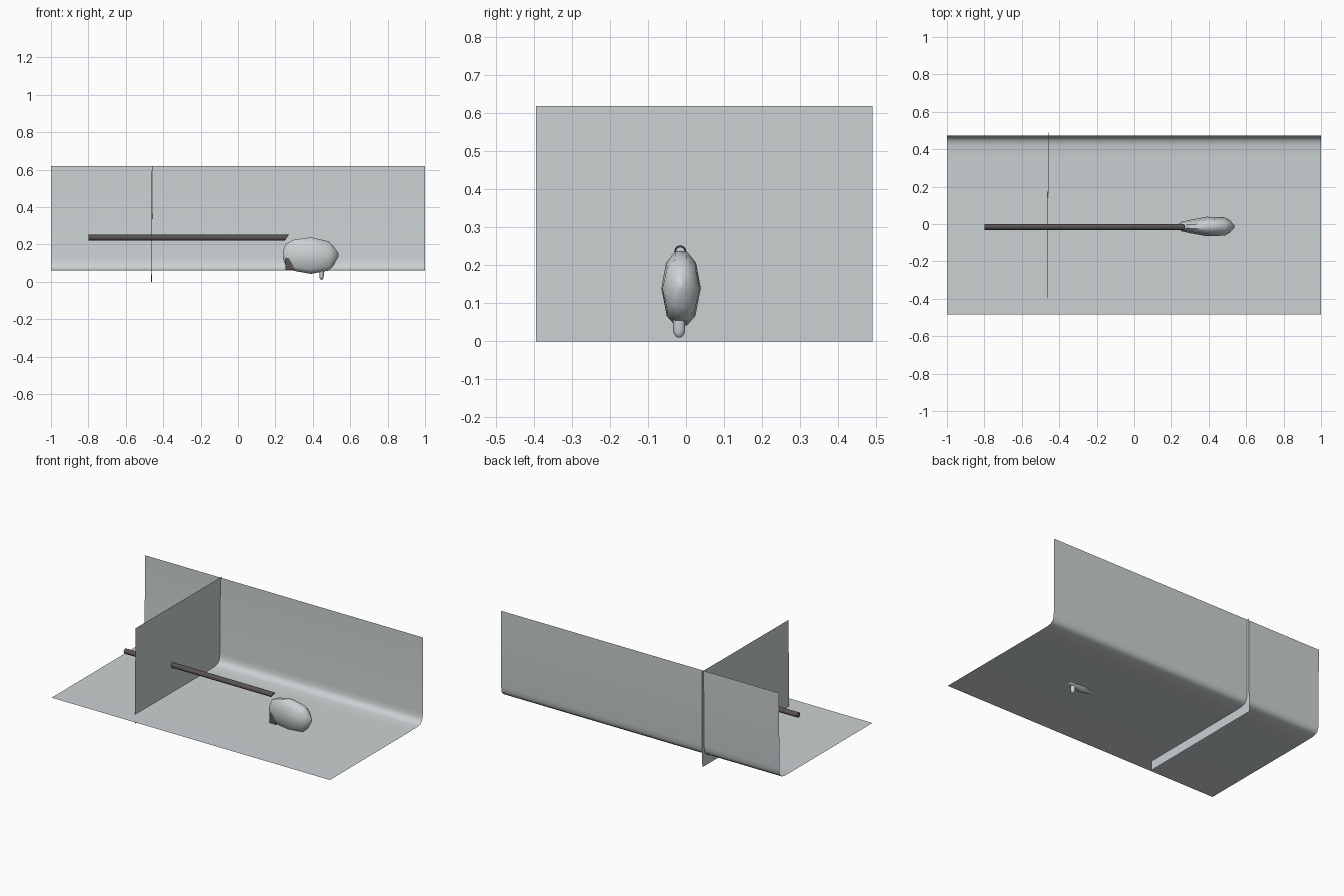
import bpy, bmesh, math

if "Cube" in bpy.data.objects:
    bpy.data.objects.remove(bpy.data.objects["Cube"])

def material(name, rgb):
    m = bpy.data.materials.new(name)
    m.diffuse_color = (*rgb, 1)
    m.use_nodes = True
    m.node_tree.nodes["Principled BSDF"].inputs["Base Color"].default_value = m.diffuse_color
    return m

light = material("light grey", (0.60, 0.64, 0.65))
dark = material("dark grey", (0.10, 0.085, 0.09))

def make(name, verts, faces, mat, angle=None):
    me = bpy.data.meshes.new(name)
    me.from_pydata(verts, [], faces)
    bm = bmesh.new()
    bm.from_mesh(me)
    bmesh.ops.recalc_face_normals(bm, faces=bm.faces)
    bm.to_mesh(me)
    bm.free()
    me.materials.append(mat)
    ob = bpy.data.objects.new(name, me)
    bpy.context.collection.objects.link(ob)
    if angle:
        bpy.ops.object.select_all(action='DESELECT')
        ob.select_set(True)
        bpy.context.view_layer.objects.active = ob
        bpy.ops.object.shade_smooth_by_angle(angle=math.radians(angle))
    return ob

def loft(rings, caps=True, closed=False):
    """Skin a list of equal-length vertex rings."""
    n, k = len(rings[0]), len(rings)
    verts = [v for r in rings for v in r]
    faces = []
    for i in range(k if closed else k - 1):
        a, b = i * n, (i + 1) % k * n
        faces += [(a + j, a + (j + 1) % n, b + (j + 1) % n, b + j) for j in range(n)]
    if caps and not closed:
        faces += [tuple(range(n)), tuple(range((k - 1) * n, k * n))]
    return verts, faces

CY = -0.013

# Curved sheet: floor sweeping up into the back wall
prof = [(-0.485, 0.06), (0.34, 0.06), (0.42, 0.062), (0.445, 0.068), (0.46, 0.08),
        (0.467, 0.10), (0.47, 0.13), (0.472, 0.62)]
n = len(prof)
verts = [(x, y, z) for x in (-1, 1) for y, z in prof]
sheet = make("curved_sheet", verts, [(i, n + i, n + i + 1, i + 1) for i in range(n - 1)], light, 60)
# orient the sheet up and forward
if sheet.data.polygons[0].normal.z < 0:
    sheet.data.flip_normals()

# Upright cross panel passing through the sheet
make("cross_panel", [(-0.464, -0.395, 0), (-0.46, 0.49, 0), (-0.457, 0.49, 0.62), (-0.461, -0.395, 0.62)],
     [(0, 1, 2, 3)], light)

# Hollow rod with a slanted end
def rod_ring(r, end):
    out = []
    for j in range(12):
        a = math.tau * j / 12
        z = r * math.sin(a)
        out.append(((0.262 + 0.7 * z) if end else -0.80, CY - 0.002 + r * math.cos(a), 0.237 + z))
    return out
v, f = loft([rod_ring(0.016, 0), rod_ring(0.016, 1), rod_ring(0.011, 1), rod_ring(0.011, 0)], closed=True)
make("rod", v, f, dark, 40)

# Faceted rounded head: (x, half width, bottom, top)
half = [(0.28, 1), (0.76, 0.68), (1, 0), (0.72, -0.75), (0.3, -1)]
section = half + [(-y, z) for y, z in reversed(half)]
stations = [(0.24, 0.014, 0.125, 0.165), (0.256, 0.025, 0.085, 0.203), (0.30, 0.036, 0.058, 0.225),
            (0.39, 0.052, 0.042, 0.238), (0.485, 0.049, 0.06, 0.217), (0.512, 0.034, 0.088, 0.187),
            (0.537, 0.006, 0.135, 0.153)]
rings = [[(x, CY + w * y, (b + t) / 2 + (t - b) / 2 * z) for y, z in section] for x, w, b, t in stations]
v, f = loft(rings)
make("head", v, f, light, 50)

# Dark wedge under the rear of the head
wedge = [(0.253, 0.128), (0.253, 0.062), (0.302, 0.062), (0.285, 0.128)]
v, f = loft([[(x, y, z) for x, z in wedge] for y in (CY - 0.026, CY + 0.026)])
make("rear_wedge", v, f, dark)

# Small rounded peg below the head
peg = [(0.07, 1), (0.03, 1), (0.02, 0.85), (0.013, 0.55), (0.01, 0.15)]
v, f = loft([[(0.447 + 0.012 * s * math.cos(math.tau * j / 12), -0.018 + 0.016 * s * math.sin(math.tau * j / 12), z)
              for j in range(12)] for z, s in peg])
make("peg", v, f, light, 60)
